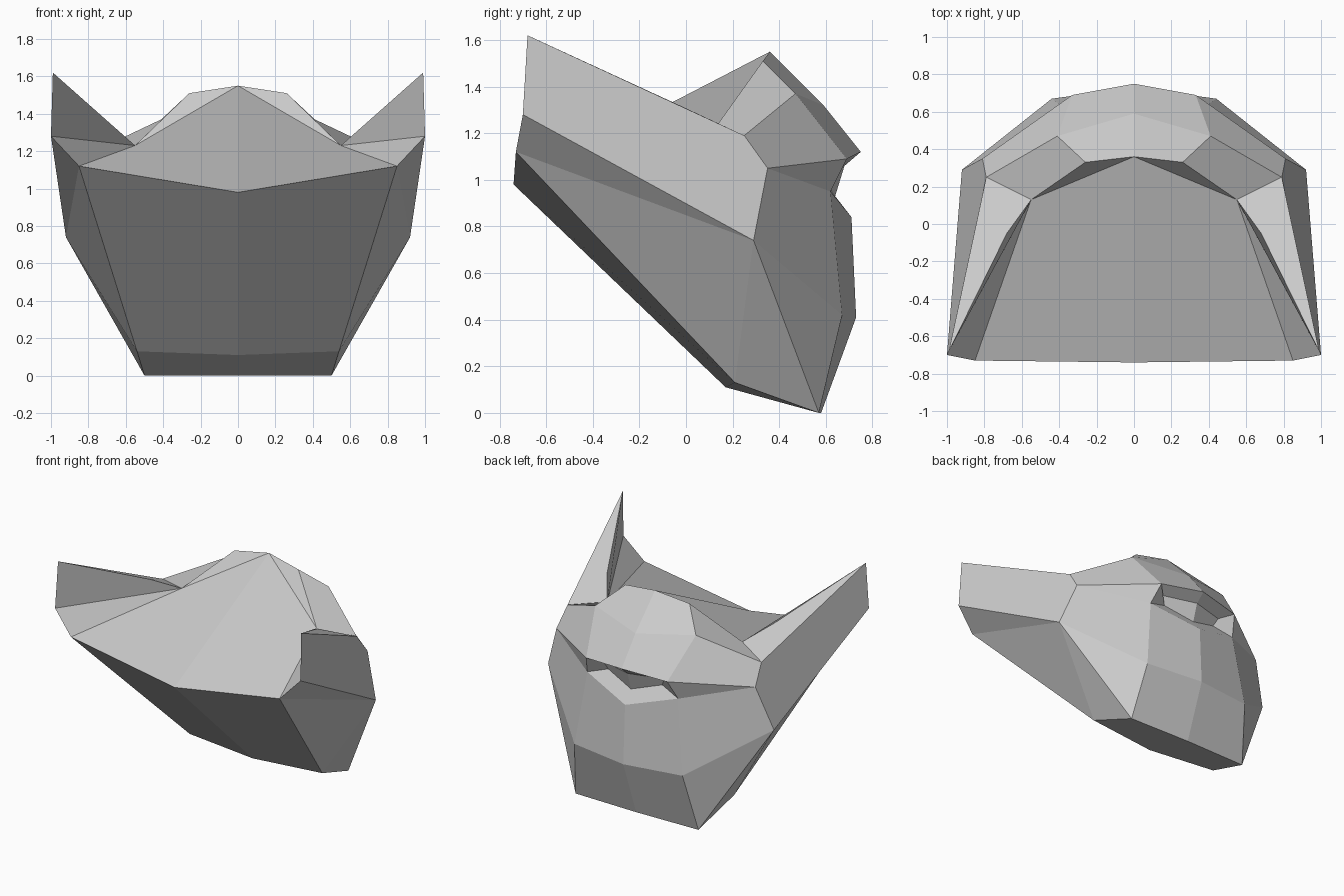
import bpy
from mathutils import Vector

cube = bpy.data.objects.get("Cube")
if cube:
    bpy.data.objects.remove(cube, do_unlink=True)

grey = bpy.data.materials.new("plain_grey")
grey.use_nodes = True
colour = (0.6, 0.6, 0.6, 1)
grey.diffuse_color = colour
grey.node_tree.nodes["Principled BSDF"].inputs["Base Color"].default_value = colour

# Named corners of the left half; the middle ones lie on the mirror plane
corner = {
    "rim_mid": (0, -.74, .98), "rim": (.85, -.73, 1.12),
    "peak_mid": (0, .36, 1.55), "peak": (.26, .33, 1.51),
    "crown_mid": (0, .59, 1.32), "crown": (.41, .47, 1.37),
    "brow_mid": (0, .75, 1.12), "brow": (.33, .69, 1.09),
    "tip": (.99, -.68, 1.62), "tip_low": (1, -.7, 1.28),
    "ridge": (.68, -.05, 1.33), "root": (.55, .13, 1.23),
    "temple": (.79, .25, 1.19), "ear": (.81, .35, 1.05),
    "cheek": (.92, .29, .74),
    "lip_mid": (0, .71, .84), "lip": (.37, .62, .95),
    "chin_mid": (0, .73, .41), "chin": (.44, .67, .42),
    "base_mid": (0, .58, 0), "base": (.5, .57, 0),
    "keel_mid": (0, .17, .11), "keel": (.54, .21, .13),
    "slot_top_mid": (0, .68, 1.06), "slot_top": (.25, .61, 1.06),
    "slot_low_mid": (0, .64, .93), "slot_low": (.22, .59, 1.0),
}


def make_part(name, *faces):
    """Build the left half from corner names and mirror it."""
    loops = [f.split() for f in faces]
    used = sorted({c for loop in loops for c in loop})
    mesh = bpy.data.meshes.new(name)
    mesh.from_pydata([Vector(corner[c]) for c in used], [],
                     [[used.index(c) for c in loop] for loop in loops])
    mesh.materials.append(grey)
    obj = bpy.data.objects.new(name, mesh)
    bpy.context.scene.collection.objects.link(obj)
    mirror = obj.modifiers.new("mirror", "MIRROR")
    mirror.use_clip = True
    return obj


# Broad sloping panel at the front
make_part("front_slope",
          "rim_mid rim root peak_mid",
          "root peak peak_mid")

# Rounded top and back of the head
make_part("crown",
          "peak_mid peak crown crown_mid",
          "root temple crown peak",
          "temple ear brow crown",
          "crown_mid crown brow brow_mid")

# Pointed side flaps
make_part("side_flaps",
          "tip tip_low cheek ear temple",
          "tip ridge root tip_low",
          "tip temple root ridge",
          "tip_low root rim")

# Cheeks and lower sides
make_part("cheeks",
          "tip_low rim cheek",
          "rim keel cheek",
          "keel base cheek",
          "cheek base chin",
          "cheek chin lip ear",
          "ear lip brow")

# Lower back
make_part("chin_guard",
          "base_mid chin_mid chin base",
          "chin_mid lip_mid lip chin")

# Underside
make_part("underside",
          "rim_mid keel_mid keel rim",
          "keel_mid base_mid base keel")

# Recessed slot below the brow
make_part("slot",
          "brow_mid brow slot_top slot_top_mid",
          "brow lip slot_low slot_top",
          "lip lip_mid slot_low_mid slot_low",
          "slot_top_mid slot_top slot_low slot_low_mid")
